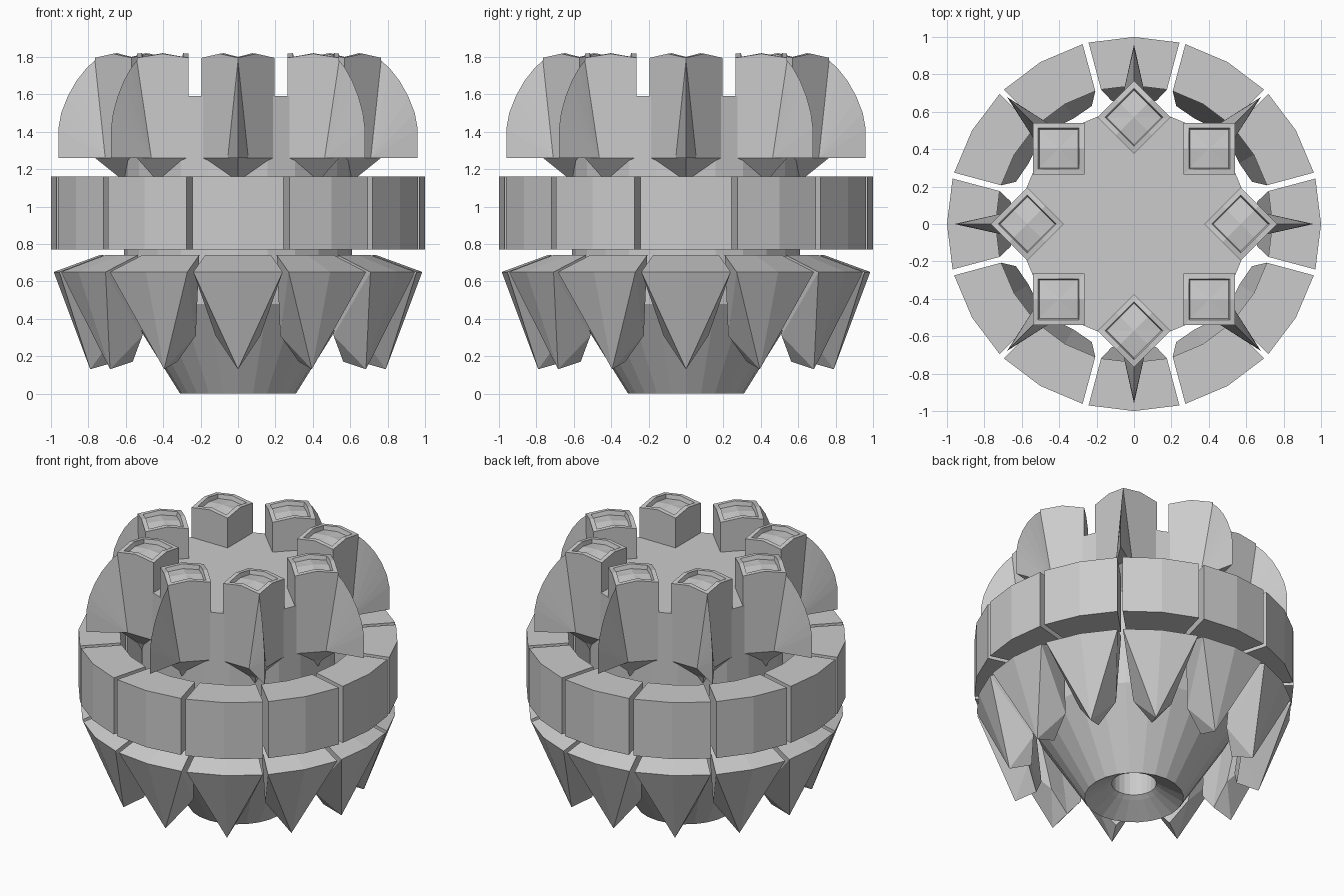
import bpy, bmesh
from math import sin, cos, pi, radians

if "Cube" in bpy.data.objects:
    bpy.data.objects.remove(bpy.data.objects["Cube"])


def make(name, verts, faces, count=1, step=0.0):
    """Build a mesh and place rotated copies around the z axis."""
    me = bpy.data.meshes.new(name)
    me.from_pydata(verts, [], faces)
    bm = bmesh.new()
    bm.from_mesh(me)
    bmesh.ops.recalc_face_normals(bm, faces=bm.faces)
    bm.to_mesh(me)
    bm.free()
    for i in range(count):
        ob = bpy.data.objects.new(f"{name}_{i + 1}" if count > 1 else name, me)
        ob.rotation_euler.z = i * step
        bpy.context.collection.objects.link(ob)


def loft(rings):
    """Faces joining equal closed rings; a one-point ring closes to a tip."""
    verts, faces, starts = [], [], []
    for r in rings:
        starts.append(len(verts))
        verts += r
    for a in range(len(rings) - 1):
        n, m = len(rings[a]), len(rings[a + 1])
        s, t = starts[a], starts[a + 1]
        for i in range(max(n, m)):
            j = (i + 1) % max(n, m)
            if n == 1:
                faces.append((s, t + i, t + j))
            elif m == 1:
                faces.append((s + i, s + j, t))
            else:
                faces.append((s + i, s + j, t + j, t + i))
    return verts, faces


def circle(r, z, n=24):
    if r == 0:
        return [(0, 0, z)]
    return [(r * cos(2 * pi * i / n), r * sin(2 * pi * i / n), z) for i in range(n)]


def arc(r, half, z):
    """Three points on an arc whose end points lie at y = -half and +half."""
    x = (r * r - half * half) ** 0.5
    return [(x, -half, z), (r, 0, z), (x, half, z)]


# Core with dished, drilled bottom
profile = [(0, 0.3), (0.14, 0.3), (0.14, 0.1), (0.17, 0.08), (0.31, 0),
           (0.61, 0.48), (0.61, 1.59), (0, 1.59)]
make("core", *loft([circle(r, z) for r, z in profile]))

# Belt of twelve blocks
block = [arc(1, 0.243, z) + arc(0.74, 0.176, z)[::-1] for z in (0.77, 1.16)]
v, f = loft(block)
f += [(0, 1, 4, 5), (1, 2, 3, 4), (6, 7, 10, 11), (7, 8, 9, 10)]
make("belt_block", v, f, 12, radians(30))

# Twelve pointed teeth under the belt
v = (arc(0.74, 0.176, 0.74) + arc(0.985, 0.239, 0.65) + [(0.79, 0, 0.13)]
     + arc(0.67, 0.12, 0.31) + [(0.65, 0, 0.17)])
f = [(0, 1, 4, 3), (1, 2, 5, 4),              # sloping shoulder
     (3, 4, 6), (4, 5, 6),                    # outer face
     (0, 3, 7), (3, 6, 7), (2, 5, 9), (5, 6, 9),
     (7, 6, 10), (9, 6, 10),                  # flanks
     (0, 1, 8, 7), (1, 2, 9, 8), (7, 8, 10), (8, 9, 10)]
make("tooth", v, f, 12, radians(30))


# Eight square posts, corner pointing outward, with recessed arched tops
def square(d, z_corner, z_mid, cx=0.57):
    pts = []
    for i in range(8):
        a = i * pi / 4
        k, z = (d, z_corner) if i % 2 == 0 else (d * 0.7071, z_mid)
        pts.append((cx + k * cos(a), k * sin(a), z))
    return pts


post = [[(0.57, 0, 1.04)],
        square(0.09, 1.16, 1.16, 0.55),
        square(0.195, 1.26, 1.26),
        square(0.195, 1.795, 1.817),
        square(0.155, 1.80, 1.82),
        square(0.145, 1.775, 1.79),
        [(0.57, 0, 1.80)]]
make("post", *loft(post), 8, radians(45))

# Eight domed blades on the outside of the posts
ridge = [(0.96, 1.26), (0.96, 1.42), (0.945, 1.5), (0.91, 1.59),
         (0.865, 1.67), (0.81, 1.74), (0.76, 1.785)]
v = [(0.71, -0.055, 1.26), (0.71, 0.055, 1.26)] + [(r, 0, z) for r, z in ridge]
f = [(0, 1, 2), (0, 8, 1)]
for i in range(2, 8):
    f += [(0, i, i + 1), (1, i + 1, i)]
make("blade", v, f, 8, radians(45))
